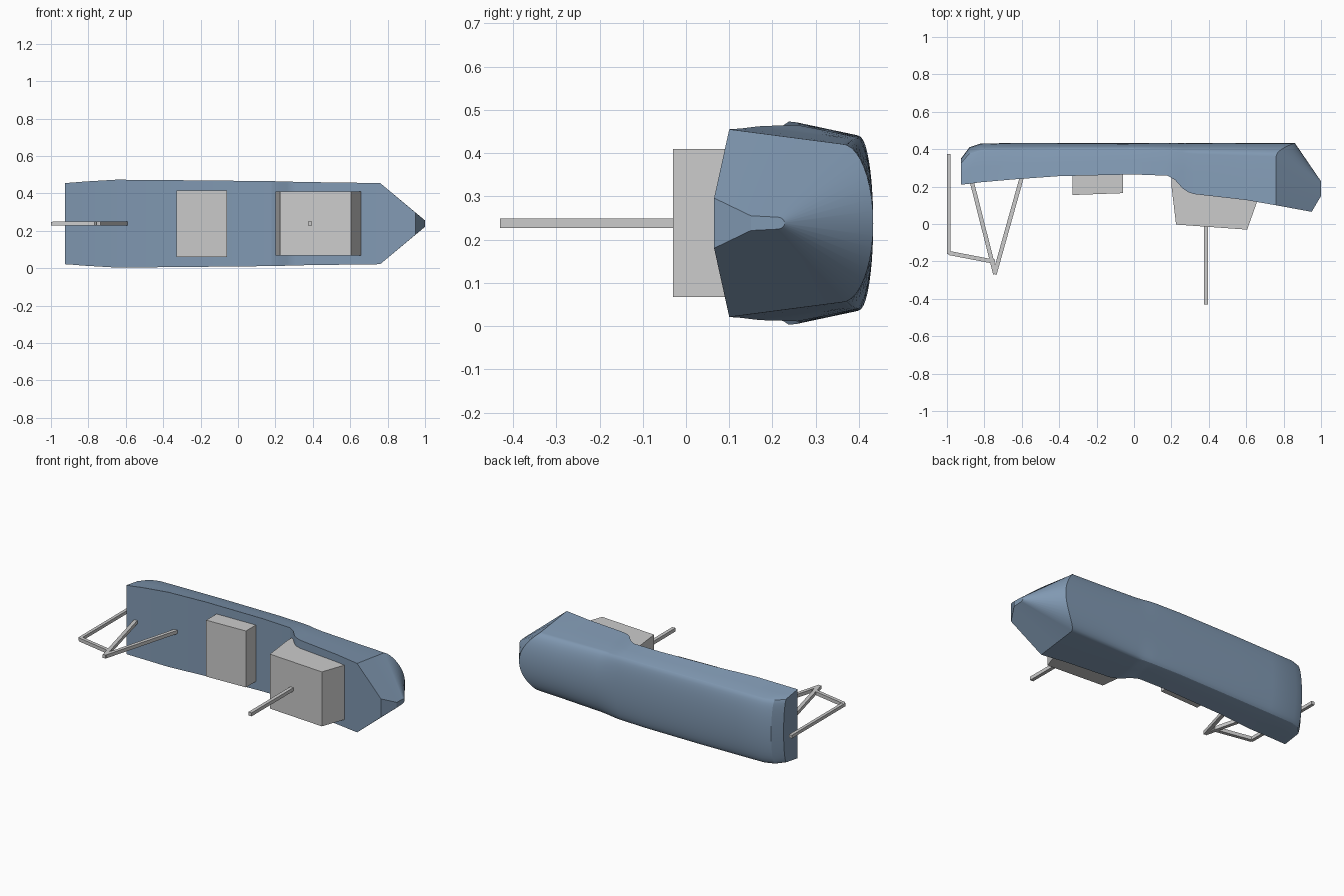
import bpy, bmesh, math
from mathutils import Vector

if "Cube" in bpy.data.objects:
    bpy.data.objects.remove(bpy.data.objects["Cube"])

ZC = 0.238   # centre plane of the boat (it lies on its side, deck facing -y)
ARC = 10     # segments of the rounded bilge


def finish(name, bm, mat=None, smooth=False):
    bmesh.ops.recalc_face_normals(bm, faces=bm.faces)
    me = bpy.data.meshes.new(name)
    bm.to_mesh(me)
    bm.free()
    ob = bpy.data.objects.new(name, me)
    bpy.context.collection.objects.link(ob)
    if mat:
        me.materials.append(mat)
    if smooth:
        bpy.ops.object.select_all(action='DESELECT')
        ob.select_set(True)
        bpy.context.view_layer.objects.active = ob
        bpy.ops.object.shade_smooth_by_angle(angle=math.radians(25))
    return ob


def prism(name, pts, z0, z1):
    # extrude an xy outline along z
    bm = bmesh.new()
    lo = [bm.verts.new((x, y, z0)) for x, y in pts]
    hi = [bm.verts.new((x, y, z1)) for x, y in pts]
    bm.faces.new(lo)
    bm.faces.new(hi)
    n = len(pts)
    for i in range(n):
        j = (i + 1) % n
        bm.faces.new((lo[i], lo[j], hi[j], hi[i]))
    return finish(name, bm)


def bar(name, a, b, w=0.022):
    # square bar between two xy points in the centre plane
    a, b = Vector(a), Vector(b)
    d = (b - a).normalized() * w / 2
    n = Vector((-d.y, d.x))
    return prism(name, [a + n, b + n, b - n, a - n], ZC - w / 2, ZC + w / 2)


def section(x, yd, hw, yc, hc, yk, rake=0.0):
    # half section: deck edge, side, chine, rounded bilge down to the keel
    pts = [(x, yd, hw), (x, (yd + yc) / 2, (hw + hc) / 2)]
    for k in range(ARC + 1):
        t = k / ARC * math.pi / 2
        pts.append((x + rake * math.sin(t) ** 2,
                    yc + (yk - yc) * math.sin(t), hc * math.cos(t)))
    return pts


# Hull stations: x, deck y, deck half width, chine y, chine half width, keel y
stations = [
    (-0.925, 0.210, 0.217, 0.320, 0.200, 0.350),
    (-0.880, 0.215, 0.220, 0.370, 0.202, 0.410),
    (-0.820, 0.223, 0.225, 0.388, 0.203, 0.430),
    (-0.650, 0.238, 0.235, 0.392, 0.203, 0.433),
    (-0.400, 0.256, 0.233, 0.397, 0.203, 0.433),
    (0.000, 0.265, 0.229, 0.400, 0.201, 0.433),
    (0.180, 0.258, 0.227, 0.393, 0.200, 0.433),
    (0.220, 0.235, 0.226, 0.389, 0.199, 0.433),
    (0.260, 0.190, 0.225, 0.382, 0.197, 0.433),
    (0.290, 0.170, 0.224, 0.378, 0.196, 0.433),
    (0.320, 0.160, 0.223, 0.375, 0.195, 0.433),
    (0.600, 0.128, 0.219, 0.365, 0.187, 0.433),
]
rings = [section(*s) for s in stations]
rings.append(section(0.76, 0.100, 0.217, 0.36, 0.183, 0.433, rake=0.1))
stem = section(1.0, 0.065, 0.058, 0.21, 0.014, 0.228)
stem[0] = (0.95, 0.065, 0.058)
stem[1] = (1.0, 0.15, 0.017)
rings.append(stem)

bm = bmesh.new()
full = []
for r in rings:
    port = [bm.verts.new((x, y, ZC + h)) for x, y, h in r]
    star = [bm.verts.new((x, y, ZC - h)) for x, y, h in r[:-1]] + [port[-1]]
    full.append((port, star))
for (p0, s0), (p1, s1) in zip(full, full[1:]):
    for a, b in ((p0, p1), (s0, s1)):
        for k in range(len(a) - 1):
            bm.faces.new((a[k], a[k + 1], b[k + 1], b[k]))
    bm.faces.new((p0[0], p1[0], s1[0], s0[0]))
# transom and stem caps
for p, s in (full[0], full[-1]):
    for k in range(len(p) - 2):
        bm.faces.new((p[k], p[k + 1], s[k + 1], s[k]))
    bm.faces.new((p[-2], p[-1], s[-2]))
blue = bpy.data.materials.new("hull_blue")
blue.diffuse_color = (0.22, 0.32, 0.45, 1)
blue.use_nodes = True
blue.node_tree.nodes["Principled BSDF"].inputs["Base Color"].default_value = blue.diffuse_color
finish("hull", bm, blue, smooth=True)

# Deck structures
prism("mid_cabin", [(-0.33, 0.155), (-0.06, 0.165), (-0.06, 0.27), (-0.33, 0.265)], 0.06, 0.415)
prism("wheelhouse", [(0.225, -0.003), (0.605, -0.03), (0.662, 0.13),
                     (0.30, 0.18), (0.20, 0.26), (0.20, 0.205)], 0.067, 0.41)

# Mast and stern gantry
bar("mast", (0.385, 0.01), (0.385, -0.43))
bar("gantry_front_leg", (-0.60, 0.25), (-0.745, -0.268))
bar("gantry_rear_leg", (-0.868, 0.23), (-0.742, -0.268))
bar("gantry_arm", (-0.99, -0.155), (-0.745, -0.202))
bar("gantry_hanger", (-0.99, 0.375), (-0.99, -0.16), 0.02)
